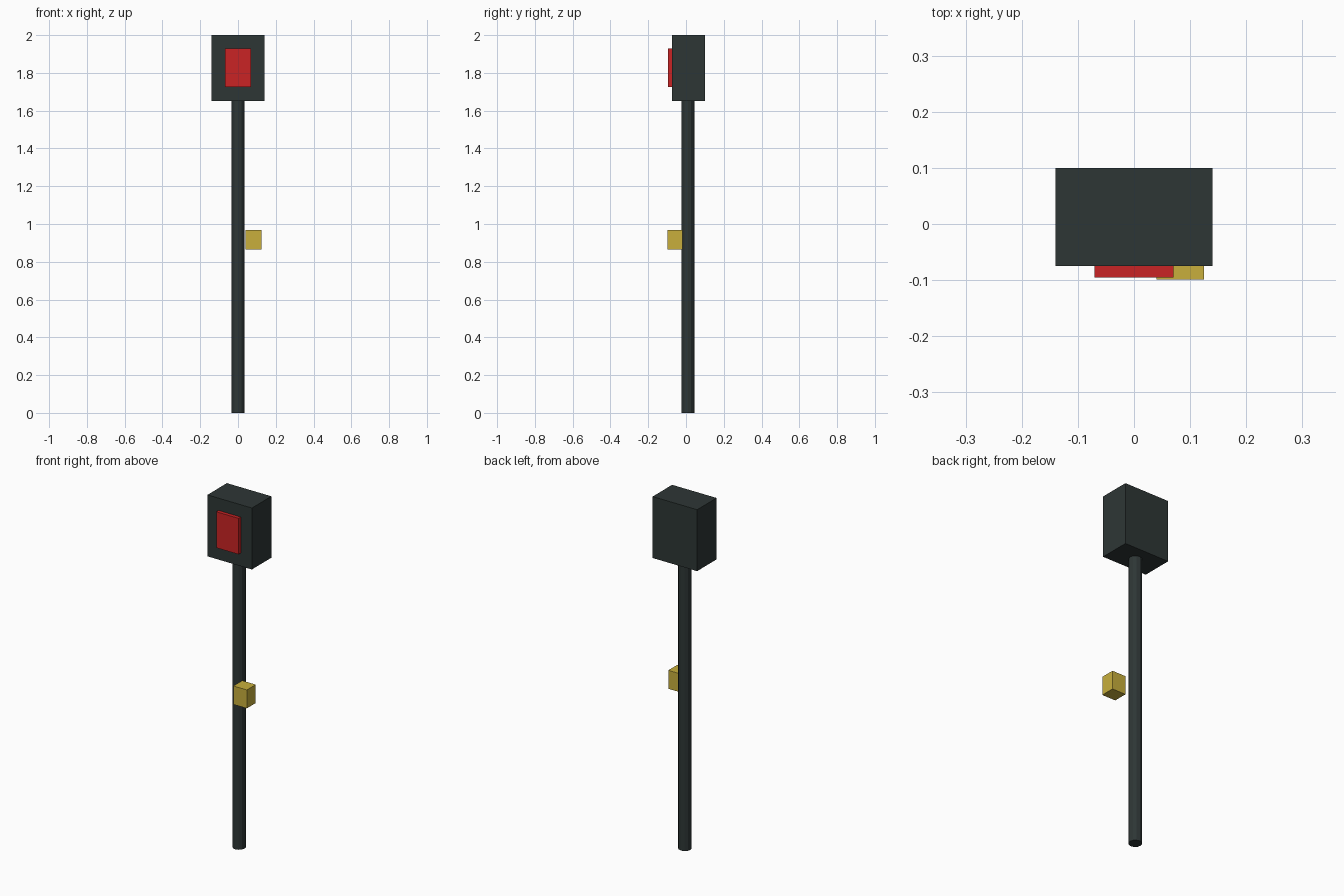
import bpy
from mathutils import Vector

cube = bpy.data.objects.get("Cube")
if cube:
    bpy.data.objects.remove(cube, do_unlink=True)


def make_material(name, rgb):
    mat = bpy.data.materials.new(name)
    mat.use_nodes = True
    color = (*rgb, 1.0)
    mat.diffuse_color = color
    for node in mat.node_tree.nodes:
        if node.type == 'BSDF_PRINCIPLED':
            node.inputs["Base Color"].default_value = color
    return mat


def add_box(name, low, high, mat):
    low, high = Vector(low), Vector(high)
    bpy.ops.mesh.primitive_cube_add(size=1, location=(low + high) / 2)
    obj = bpy.context.object
    obj.name = name
    obj.scale = high - low
    bpy.ops.object.transform_apply(location=False, rotation=False, scale=True)
    obj.data.materials.append(mat)
    return obj


dark_metal = make_material("dark grey metal", (0.027, 0.037, 0.036))
red = make_material("red lens", (0.59, 0.017, 0.018))
yellow = make_material("yellow paint", (0.58, 0.43, 0.046))

# Pole
bpy.ops.mesh.primitive_cylinder_add(vertices=12, radius=0.035, depth=1.66,
                                    location=(0, 0.01, 0.83))
pole = bpy.context.object
pole.name = "pole"
pole.data.materials.append(dark_metal)

# Signal head and its lens
add_box("signal_housing", (-0.14, -0.075, 1.65), (0.14, 0.1, 2.0), dark_metal)
add_box("signal_lens", (-0.07, -0.095, 1.725), (0.07, -0.065, 1.93), red)

# Push button box beside the pole
add_box("button_box", (0.04, -0.099, 0.864), (0.125, -0.019, 0.969), yellow)
